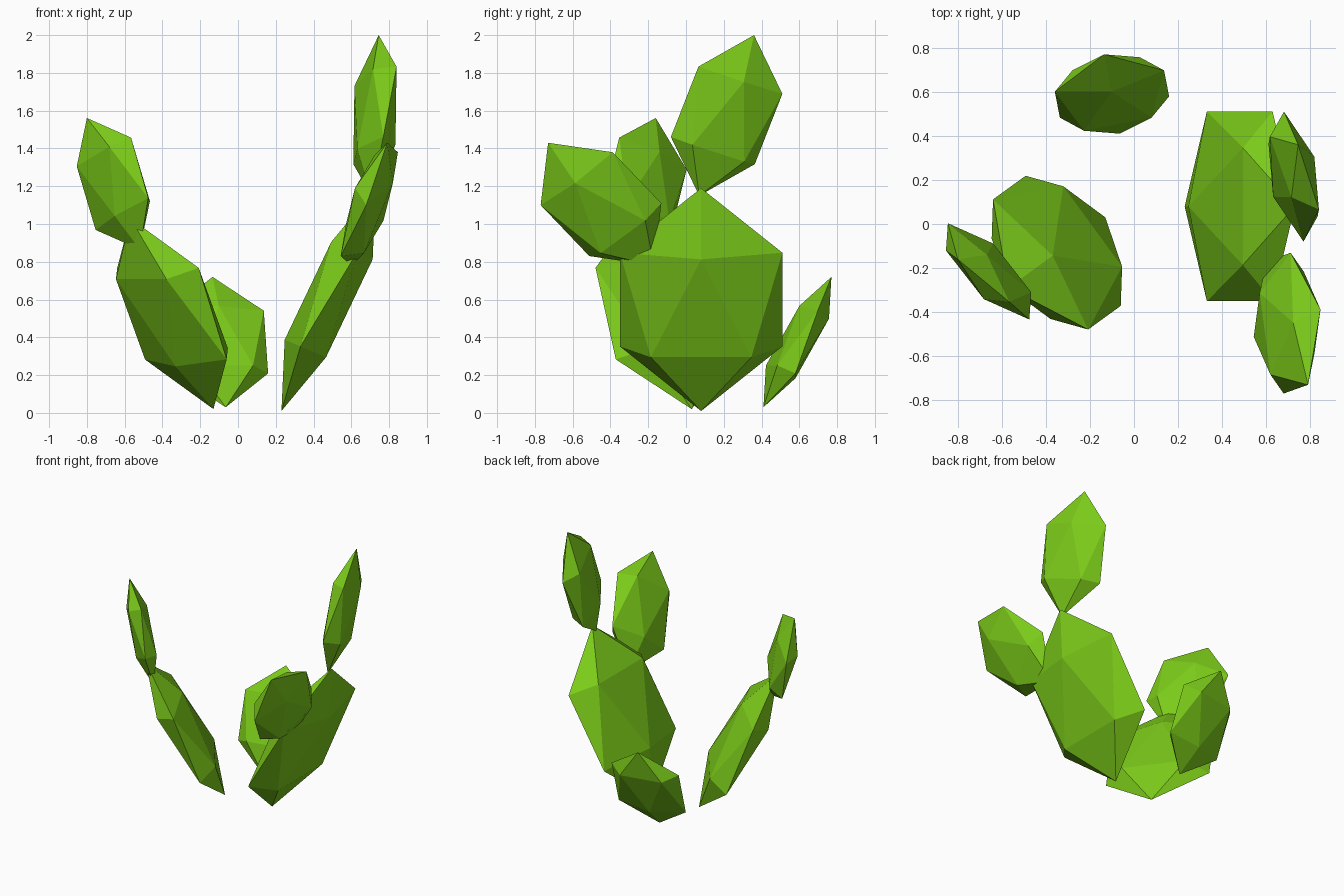
import bpy, bmesh
from mathutils import Vector, Matrix

if "Cube" in bpy.data.objects:
    bpy.data.objects.remove(bpy.data.objects["Cube"])

green = bpy.data.materials.new("cactus_green")
green.diffuse_color = (0.2, 0.6, 0.01, 1)
green.use_nodes = True
green.node_tree.nodes["Principled BSDF"].inputs["Base Color"].default_value = green.diffuse_color


def pad(name, centre, axis, facing, width, thick):
    """Flattened low-poly ball: axis = half-length vector, facing = flat side normal."""
    c, axis = Vector(centre), Vector(axis)
    up = axis.normalized()
    n = Vector(facing)
    n = (n - up * n.dot(up)).normalized()
    side = up.cross(n)
    m = Matrix((n * thick, side * width, axis)).transposed().to_4x4()
    bm = bmesh.new()
    bmesh.ops.create_icosphere(bm, subdivisions=1, radius=1, matrix=m)
    bmesh.ops.recalc_face_normals(bm, faces=bm.faces)
    me = bpy.data.meshes.new(name)
    bm.to_mesh(me)
    bm.free()
    me.materials.append(green)
    ob = bpy.data.objects.new(name, me)
    ob.location = c
    bpy.context.collection.objects.link(ob)


# Pads rising from the ground
pad("right_base_pad", (0.48, 0.08, 0.60), (0.25, 0, 0.59), (0.92, 0, -0.39), 0.506, 0.147)
pad("left_base_pad", (-0.35, -0.13, 0.525), (-0.22, -0.16, 0.505), (0.71, 0.52, 0.47), 0.43, 0.125)
pad("back_base_pad", (-0.10, 0.59, 0.375), (-0.035, 0.18, 0.345), (0.17, -0.87, 0.47), 0.297, 0.09)

# Smaller pads growing from the base pads
pad("left_upper_pad", (-0.66, -0.215, 1.213), (-0.14, 0.055, 0.348), (0.73, 0.66, 0.19), 0.284, 0.085)
pad("right_top_pad", (0.725, 0.215, 1.575), (0.02, 0.145, 0.425), (0.945, 0.29, -0.146), 0.29, 0.1)
pad("right_front_pad", (0.695, -0.45, 1.105), (0.095, -0.28, 0.325), (0.92, -0.125, -0.38), 0.295, 0.1)
